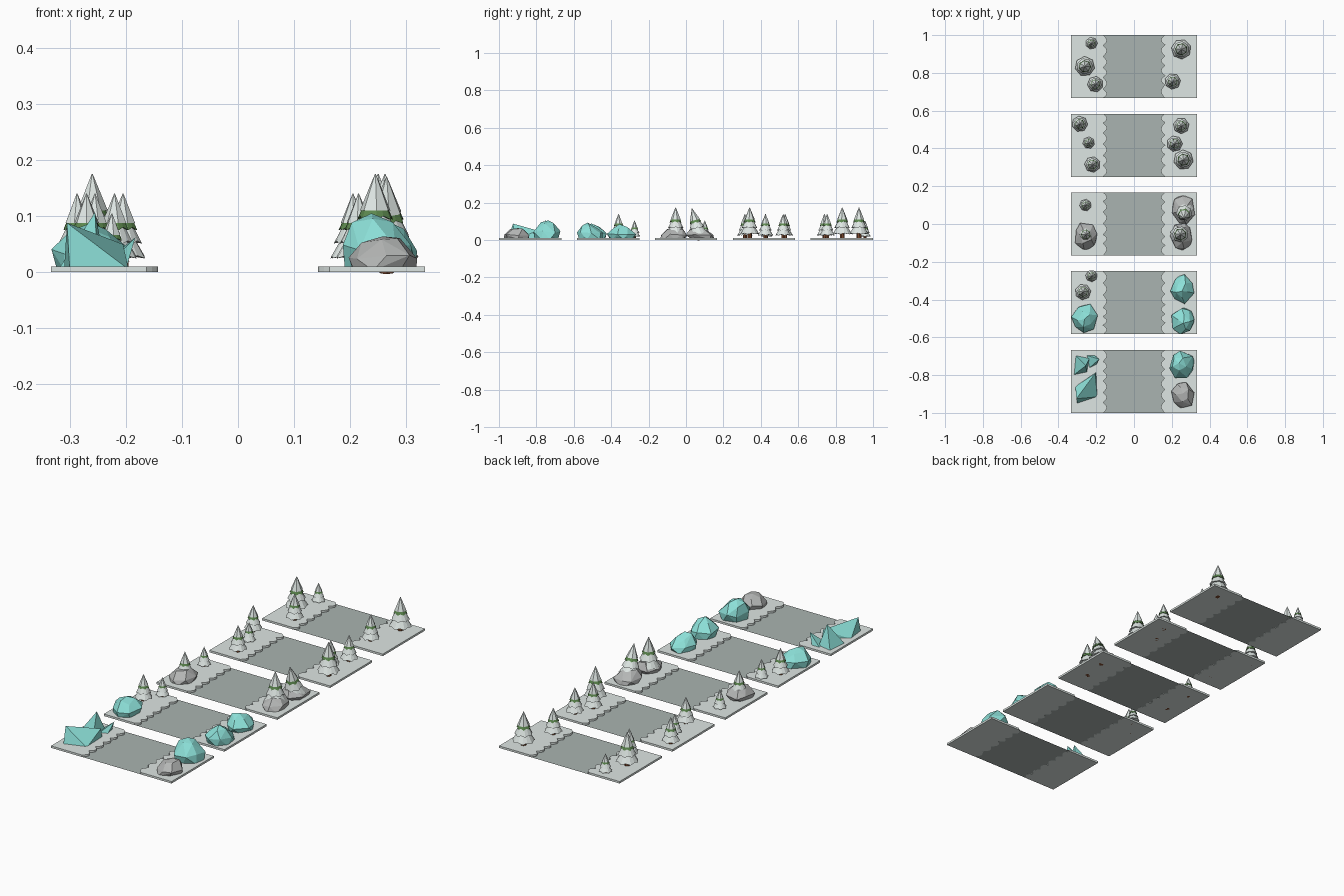
import bpy, bmesh, math, random
from mathutils import Vector, Matrix

if "Cube" in bpy.data.objects:
    bpy.data.objects.remove(bpy.data.objects["Cube"])


def material(name, r, g, b):
    m = bpy.data.materials.new(name)
    lin = [((c / 255 + 0.055) / 1.055) ** 2.4 for c in (r, g, b)]
    m.diffuse_color = (*lin, 1)
    m.use_nodes = True
    m.node_tree.nodes["Principled BSDF"].inputs["Base Color"].default_value = m.diffuse_color
    return m


SNOW = material("snow white", 222, 230, 227)
ROAD = material("road grey", 170, 180, 177)
ROCK = material("rock grey", 180, 182, 181)
ICE = material("ice teal", 140, 224, 216)
GREEN = material("pine green", 92, 136, 78)
BARK = material("bark brown", 122, 72, 44)


def make(name, bm, mats, matrix=None):
    bmesh.ops.recalc_face_normals(bm, faces=bm.faces)
    me = bpy.data.meshes.new(name)
    bm.to_mesh(me)
    bm.free()
    for m in mats:
        me.materials.append(m)
    ob = bpy.data.objects.new(name, me)
    if matrix:
        ob.matrix_world = matrix
    bpy.context.collection.objects.link(ob)


# --- tile bases: flat road between two scalloped snow banks ---
def road(cy):
    bm = bmesh.new()
    vs = [bm.verts.new((x, cy + y, 0.0005)) for x, y in
          ((-.17, -.1667), (.17, -.1667), (.17, .1667), (-.17, .1667))]
    bm.faces.new(vs)
    make("road", bm, [ROAD])


def snow_bank(cy, side, rng):
    cuts = [0.0]
    for _ in range(6):
        cuts.append(cuts[-1] + rng.uniform(0.8, 1.25))
    cuts = [-0.1667 + 0.3333 * c / cuts[-1] for c in cuts]
    pts = [(0.3333, -0.1667)]
    for a, b in zip(cuts, cuts[1:]):
        for i in range(6):
            t = i / 6
            pts.append((0.163 - 0.02 * math.sin(math.pi * t), a + (b - a) * t))
    pts += [(0.163, 0.1667), (0.3333, 0.1667)]
    bm = bmesh.new()
    f = bm.faces.new([bm.verts.new((side * x, cy + y, 0)) for x, y in pts])
    ext = bmesh.ops.extrude_face_region(bm, geom=[f], use_keep_orig=True)
    for v in ext["geom"]:
        if isinstance(v, bmesh.types.BMVert):
            v.co.z = 0.01
    make("snow_bank", bm, [SNOW])


# --- snowy pine: trunk, white skirts, one green ring, white tip ---
def tier(bm, r0, z0, r1, z1, mat, n=7, star=0.0, turn=0.0):
    low, high = [], []
    count = n * 2 if star else n
    for i in range(count):
        a = 2 * math.pi * i / count + turn
        odd = star and i % 2
        r = r0 * (1 - star) if odd else r0
        z = z0 + (0.006 if odd else 0)
        low.append(bm.verts.new((r * math.cos(a), r * math.sin(a), z)))
        high.append(bm.verts.new((r1 * math.cos(a), r1 * math.sin(a), z1)))
    cl = bm.verts.new((0, 0, z0 + (0.008 if star else 0)))
    ch = bm.verts.new((0, 0, z1))
    for i in range(count):
        j = (i + 1) % count
        for f in ((low[i], low[j], high[j], high[i]),
                  (low[j], low[i], cl), (high[i], high[j], ch)):
            bm.faces.new(f).material_index = mat


def tree(x, y, s, turn=0.0, z=0.0, tilt=0.0):
    bm = bmesh.new()
    tier(bm, 0.014, 0, 0.012, 0.05 / s * s, 2)
    tier(bm, 0.053, 0.031, 0.024, 0.078, 0, star=0.1)
    tier(bm, 0.043, 0.064, 0.020, 0.108, 0, star=0.1, turn=0.25)
    tier(bm, 0.033, 0.094, 0.018, 0.126, 1, star=0.14, turn=0.1)
    tier(bm, 0.028, 0.110, 0.001, 0.175, 0, turn=0.1)
    m = (Matrix.Translation((x, y, z)) @ Matrix.Rotation(tilt, 4, 'X')
         @ Matrix.Rotation(turn, 4, 'Z') @ Matrix.Scale(s, 4))
    make("snowy_pine", bm, [SNOW, GREEN, BARK], m)


# --- faceted boulders and shards as convex hulls ---
def hull(name, pts, mat):
    bm = bmesh.new()
    for p in pts:
        bm.verts.new(p)
    res = bmesh.ops.convex_hull(bm, input=bm.verts)
    junk = {g for g in res["geom_interior"] + res["geom_unused"]
            if isinstance(g, bmesh.types.BMVert)}
    bmesh.ops.delete(bm, geom=list(junk), context='VERTS')
    bmesh.ops.dissolve_limit(bm, angle_limit=math.radians(9),
                             verts=bm.verts, edges=bm.edges)
    make(name, bm, [mat])


def boulder(name, x, y, rx, ry, h, mat, seed, lean=(0, 0)):
    rng = random.Random(seed)
    pts = []
    # rings: radius factor, height factor, corner count
    for k, zf, n in ((0.9, 0, 7), (1.0, 0.4, 7), (0.55, 0.85, 5)):
        off = rng.uniform(0, 6)
        for i in range(n):
            a = off + 2 * math.pi * (i + rng.uniform(-.2, .2)) / n
            q = k * rng.uniform(0.86, 1.08)
            z = 0.003 + h * zf * rng.uniform(0.8, 1.1)
            pts.append((x + rx * q * math.cos(a) + lean[0] * zf,
                        y + ry * q * math.sin(a) + lean[1] * zf, z))
    pts.append((x + lean[0], y + lean[1], h))
    hull(name, pts, mat)


rng = random.Random(4)
for k in range(5):
    cy = -0.8333 + 0.41667 * k
    road(cy)
    for side in (-1, 1):
        snow_bank(cy, side, rng)

# pines: x, y, scale
L, M, S = 1.0, 0.8, 0.6
for i, (x, y, s) in enumerate([
        (-.225, .957, S), (-.26, .835, L), (-.205, .74, M), (.25, .925, L), (.205, .755, M),
        (-.287, .53, M), (-.24, .43, S), (-.22, .315, M), (.25, .52, M), (.215, .425, M),
        (.262, .34, L), (-.257, .10, S), (-.225, -.275, S), (-.27, -.36, M)]):
    tree(x, y, s, turn=i * 0.7)
# pines growing among the rocks
tree(-.255, -.055, M, 0.4)
tree(.245, -.055, L, 1.1)
tree(.265, .075, L, 0.3, tilt=0.25)

# grey boulders
boulder("grey_boulder", -.257, -.07, .062, .075, .065, ROCK, 3, (0, .01))
boulder("grey_boulder", .26, .09, .062, .078, .066, ROCK, 8, (0, -.03))
boulder("grey_boulder", .255, -.072, .062, .075, .065, ROCK, 12, (0, .02))
boulder("grey_boulder", .258, -.908, .064, .074, .064, ROCK, 21, (0, .01))

# ice boulders
boulder("ice_boulder", -.262, -.495, .066, .078, .088, ICE, 5, (0, -.01))
boulder("ice_boulder", .255, -.34, .062, .076, .085, ICE, 9, (0, -.015))
boulder("ice_boulder", .262, -.505, .064, .074, .093, ICE, 14, (0, -.02))
boulder("ice_boulder", .258, -.752, .07, .072, .105, ICE, 17, (-.02, .015))

# ice shards
hull("ice_shard", [(-.31, -.86, .005), (-.2, -.785, .005), (-.195, -.915, .005),
                   (-.3, -.95, .005), (-.305, -.925, .088), (-.205, -.79, .05)], ICE)
hull("ice_shard", [(-.32, -.80, .005), (-.25, -.785, .005), (-.235, -.71, .005),
                   (-.31, -.695, .005), (-.255, -.75, .107)], ICE)
hull("ice_shard", [(-.24, -.765, .005), (-.2, -.745, .005), (-.255, -.695, .005),
                   (-.21, -.695, .005), (-.183, -.715, .062)], ICE)
